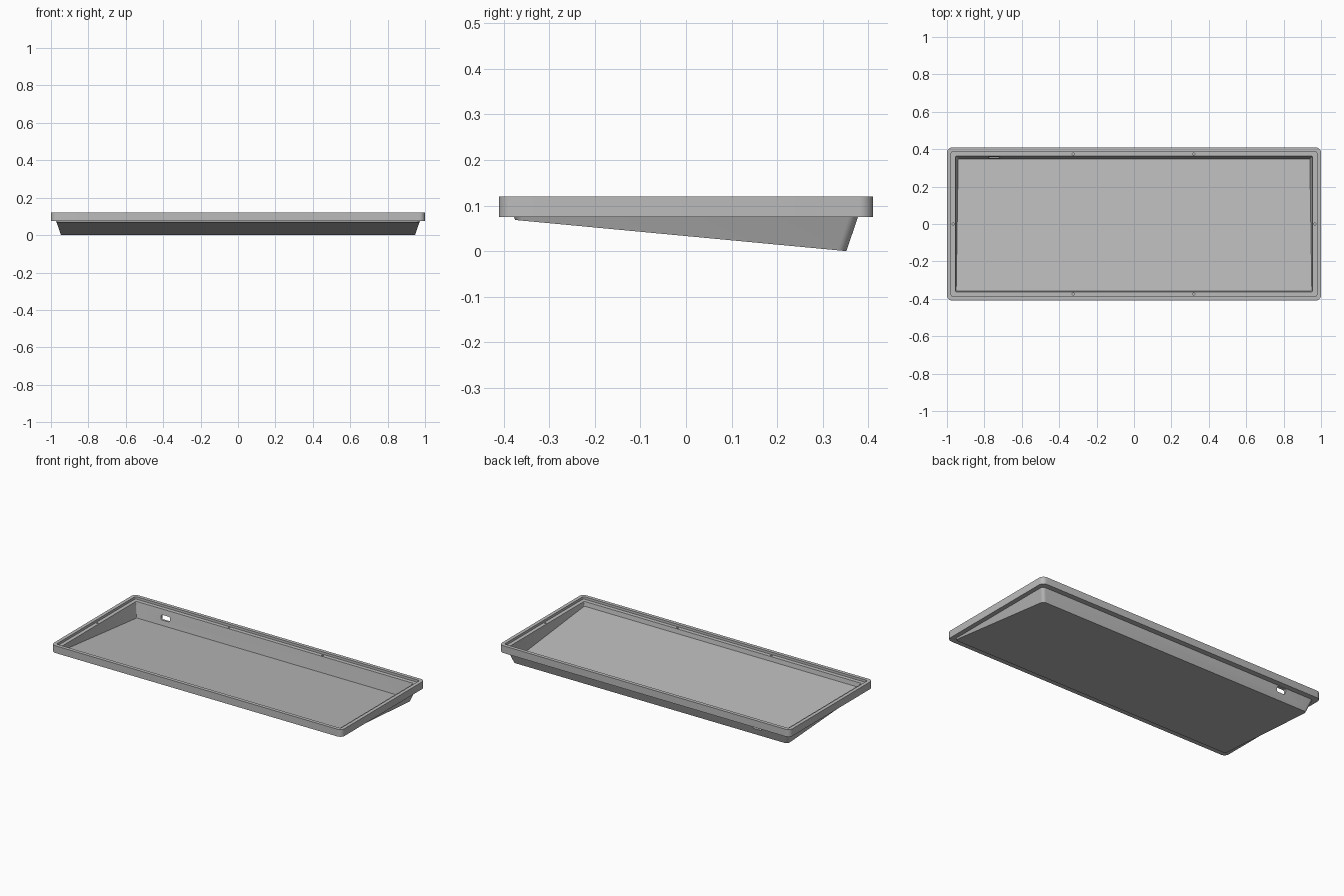
import bpy, bmesh, math
from mathutils import Matrix

cube = bpy.data.objects.get("Cube")
if cube:
    bpy.data.objects.remove(cube, do_unlink=True)

grey = bpy.data.materials.new("plain grey")
grey.use_nodes = True
colour = (0.5, 0.5, 0.5, 1)
grey.diffuse_color = colour
grey.node_tree.nodes["Principled BSDF"].inputs["Base Color"].default_value = colour

RIM_BOTTOM, RIM_TOP, LEDGE = 0.075, 0.12, 0.105


def slope(y, lift):
    """Height of the tilted base: low at the back, high at the front."""
    return lift + (0.352 - y) * 0.094


def outline(hx, hy, r, steps=6):
    """Rounded rectangle, counter-clockwise."""
    points = []
    for k, (sx, sy) in enumerate([(1, 1), (-1, 1), (-1, -1), (1, -1)]):
        for i in range(steps + 1):
            a = (k + i / steps) * math.pi / 2
            points.append((sx * (hx - r) + r * math.cos(a),
                           sy * (hy - r) + r * math.sin(a)))
    return points


def flat(hx, hy, r, z):
    return [(x, y, z) for x, y in outline(hx, hy, r)]


def tilted(hx, hy, r, top, draft, lift):
    """Rounded rectangle drawn in by the draft where the base is deeper."""
    ring = []
    for x, y in outline(hx, hy, r):
        inset = max(0, top - slope(y, lift)) * draft
        x -= math.copysign(inset, x)
        y -= math.copysign(inset, y)
        ring.append((x, y, slope(y, lift)))
    return ring


def finish(bm, name):
    bmesh.ops.recalc_face_normals(bm, faces=bm.faces)
    mesh = bpy.data.meshes.new(name)
    bm.to_mesh(mesh)
    bm.free()
    mesh.materials.append(grey)
    ob = bpy.data.objects.new(name, mesh)
    bpy.context.collection.objects.link(ob)
    return ob


# Tray shell: wedge hull, overhanging rim, recessed ledge and tilted floor
rings = [
    tilted(0.972, 0.377, 0.02, RIM_BOTTOM, 0.33, 0),
    flat(0.972, 0.377, 0.02, RIM_BOTTOM),
    flat(1.0, 0.41, 0.03, RIM_BOTTOM),
    flat(1.0, 0.41, 0.03, RIM_TOP),
    flat(0.978, 0.388, 0.012, RIM_TOP),
    flat(0.978, 0.388, 0.012, LEDGE),
    flat(0.955, 0.363, 0.005, LEDGE),
    tilted(0.955, 0.363, 0.005, LEDGE, 0.16, 0.011),
]
bm = bmesh.new()
loops = [[bm.verts.new(p) for p in ring] for ring in rings]
for low, high in zip(loops, loops[1:]):
    n = len(low)
    for i in range(n):
        j = (i + 1) % n
        bm.faces.new((low[i], low[j], high[j], high[i]))
bm.faces.new(loops[0][::-1])
bm.faces.new(loops[-1])
tray = finish(bm, "tray_shell")

# Screw holes in the ledge
bm = bmesh.new()
spots = [(x, y) for x in (-0.325, 0.32) for y in (-0.374, 0.374)]
for x, y in spots + [(-0.966, 0), (0.966, 0)]:
    bmesh.ops.create_cone(bm, cap_ends=True, segments=16, radius1=0.006,
                          radius2=0.006, depth=0.03,
                          matrix=Matrix.Translation((x, y, LEDGE)))
screw_holes = finish(bm, "screw_hole_cutter")

# Rounded cable slot through the back wall
bm = bmesh.new()
ends = [[bm.verts.new((x - 0.748, y, z + 0.057))
         for x, z in outline(0.031, 0.015, 0.01)] for y in (0.32, 0.42)]
n = len(ends[0])
for i in range(n):
    j = (i + 1) % n
    bm.faces.new((ends[0][i], ends[0][j], ends[1][j], ends[1][i]))
bm.faces.new(ends[0][::-1])
bm.faces.new(ends[1])
cable_slot = finish(bm, "cable_slot_cutter")

bpy.ops.object.select_all(action="DESELECT")
tray.select_set(True)
bpy.context.view_layer.objects.active = tray
for cutter in (screw_holes, cable_slot):
    cutter.hide_render = True
    mod = tray.modifiers.new("cut", "BOOLEAN")
    mod.operation = "DIFFERENCE"
    mod.solver = "EXACT"
    mod.object = cutter
    bpy.ops.object.modifier_apply(modifier=mod.name)
    bpy.data.objects.remove(cutter, do_unlink=True)

bpy.ops.object.shade_smooth_by_angle(angle=math.radians(30))
